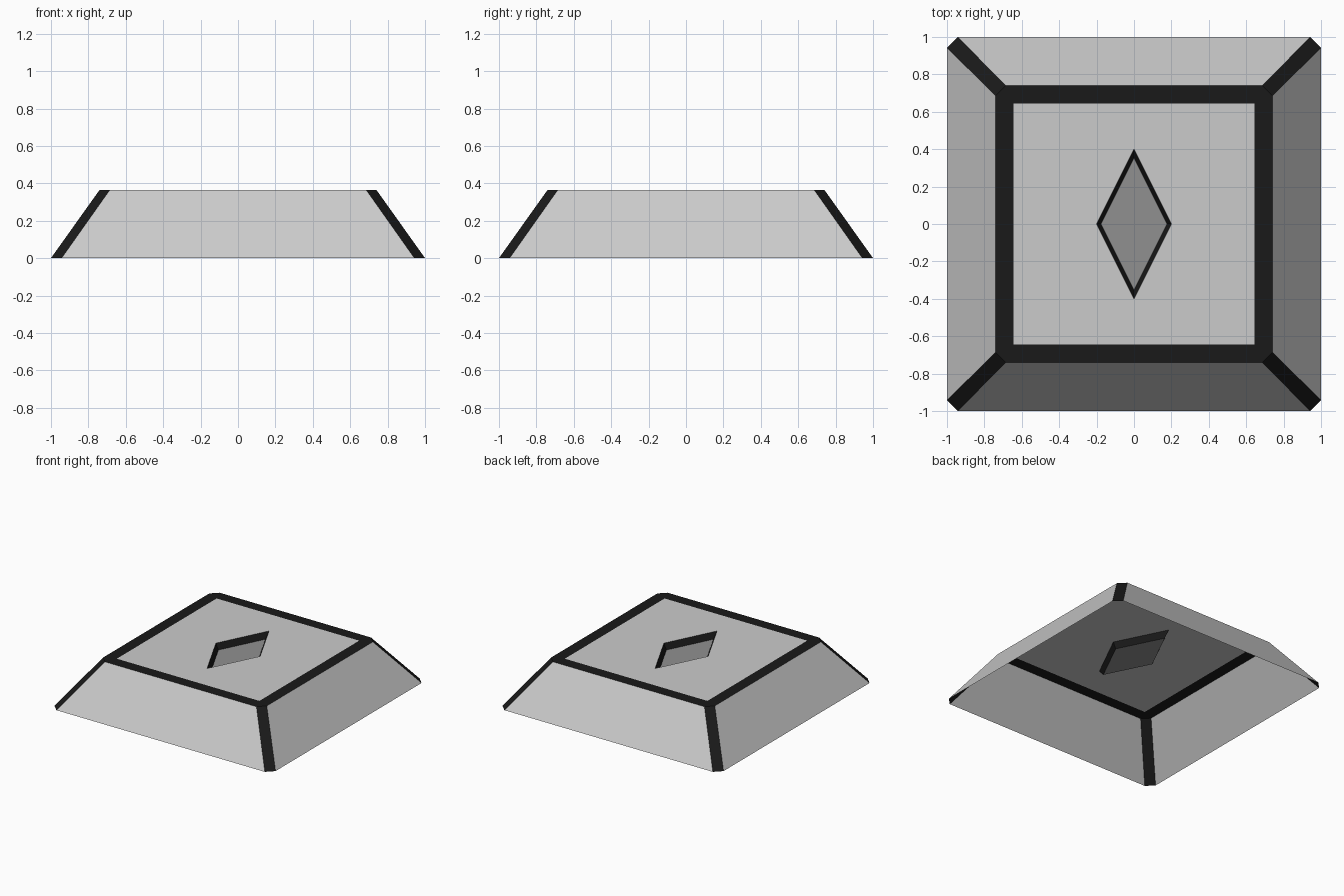
import bpy
from mathutils import Matrix, Vector
from math import pi

if "Cube" in bpy.data.objects:
    bpy.data.objects.remove(bpy.data.objects["Cube"])

H = 0.365      # height of the flat top
DEPTH = 0.05   # depth of the diamond recess


def material(name, v):
    m = bpy.data.materials.new(name)
    m.diffuse_color = (v, v, v, 1)
    m.use_nodes = True
    m.node_tree.nodes["Principled BSDF"].inputs["Base Color"].default_value = m.diffuse_color
    return m


black = material("black_trim", 0.01)
dark = material("dark_grey", 0.28)


def sheet(name, polys, mat=None):
    """Open flat-shaded sheet made from a list of polygons (lists of points)."""
    verts, faces, index = [], [], {}
    for poly in polys:
        face = []
        for p in poly:
            key = tuple(round(c, 5) for c in p)
            if key not in index:
                index[key] = len(verts)
                verts.append(key)
            face.append(index[key])
        faces.append(face)
    mesh = bpy.data.meshes.new(name)
    mesh.from_pydata(verts, [], faces)
    mesh.update()
    if mat:
        mesh.materials.append(mat)
    ob = bpy.data.objects.new(name, mesh)
    bpy.context.collection.objects.link(ob)
    return ob


def four(*polys):
    """Repeat polygons in four quarter turns around z."""
    return [[Matrix.Rotation(k * pi / 2, 3, 'Z') @ Vector(p) for p in poly]
            for k in range(4) for poly in polys]


def diamond(w, l, z):
    return [(w, 0, z), (0, l, z), (-w, 0, z), (0, -l, z)]


B, BC = 1.0, 0.943     # base half width, start of clipped corner
T, TC = 0.74, 0.685    # the same at the top
S = 0.645              # half width of the grey top plate

# sloping side walls, open underneath
sheet("side_walls", four([(-BC, -B, 0), (BC, -B, 0), (TC, -T, H), (-TC, -T, H)]))

# black strips along the clipped corners
sheet("corner_strips", four([(BC, -B, 0), (B, -BC, 0), (T, -TC, H), (TC, -T, H)]), black)

# flat black border on top
sheet("top_border", four(
    [(-TC, -T, H), (TC, -T, H), (S, -S, H), (-S, -S, H)],
    [(TC, -T, H), (T, -TC, H), (S, -S, H)]), black)

# top plate with a diamond opening
outer = diamond(0.2, 0.4, H)
corners = [(S, S, H), (-S, S, H), (-S, -S, H), (S, -S, H)]
plate = []
for k in range(4):
    n = (k + 1) % 4
    plate.append([outer[k], corners[k], outer[n]])
    plate.append([outer[n], corners[k], corners[n]])
sheet("top_plate", plate)

# diamond recess: sloped black walls and dark floor
inner = diamond(0.177, 0.354, H - DEPTH)
sheet("recess_walls", [[outer[k], outer[(k + 1) % 4], inner[(k + 1) % 4], inner[k]]
                       for k in range(4)], black)
sheet("recess_floor", [inner], dark)
